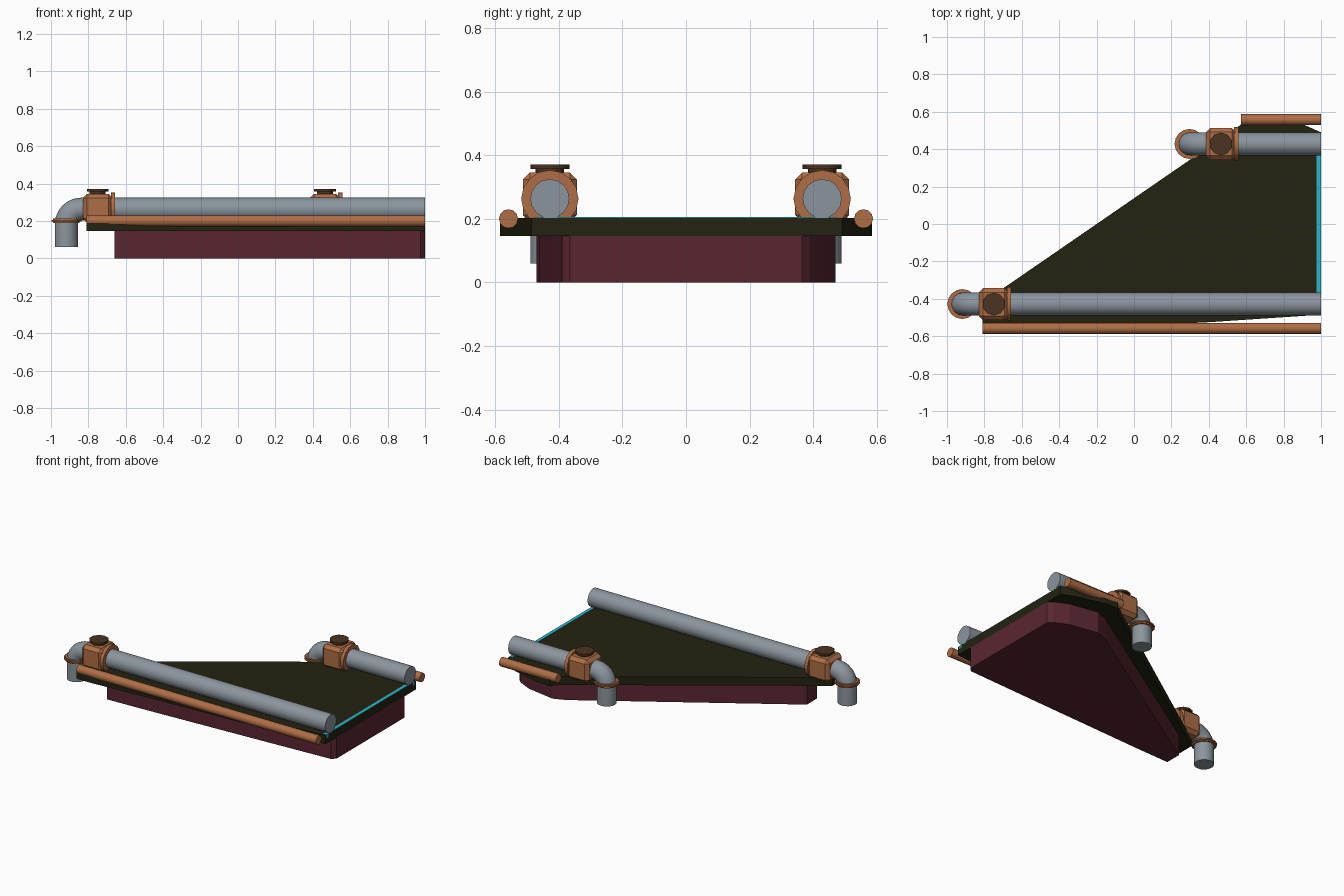
import bpy, bmesh, math
from mathutils import Vector, Matrix

cube = bpy.data.objects.get("Cube")
if cube:
    bpy.data.objects.remove(cube, do_unlink=True)


def material(name, rgb):
    m = bpy.data.materials.new(name)
    m.use_nodes = True
    m.diffuse_color = (*rgb, 1)
    m.node_tree.nodes["Principled BSDF"].inputs["Base Color"].default_value = (*rgb, 1)
    return m


steel = material("grey_steel", (0.26, 0.30, 0.34))
copper = material("copper", (0.43, 0.155, 0.06))
bronze = material("dark_bronze", (0.07, 0.033, 0.016))
olive = material("dark_olive", (0.017, 0.016, 0.006))
plum = material("plum", (0.10, 0.019, 0.03))
cyan = material("cyan", (0.025, 0.47, 0.60))


def finish(name, bm, mat, smooth=False):
    bmesh.ops.recalc_face_normals(bm, faces=bm.faces)
    mesh = bpy.data.meshes.new(name)
    bm.to_mesh(mesh)
    bm.free()
    mesh.materials.append(mat)
    if smooth:
        mesh.shade_smooth()
        mesh.set_sharp_from_angle(angle=math.radians(40))
    ob = bpy.data.objects.new(name, mesh)
    bpy.context.collection.objects.link(ob)
    return ob


def slab(name, outline, z0, z1, mat):
    bm = bmesh.new()
    face = bm.faces.new([bm.verts.new((x, y, z0)) for x, y in outline])
    top = bmesh.ops.extrude_face_region(bm, geom=[face])["geom"]
    verts = [v for v in top if isinstance(v, bmesh.types.BMVert)]
    bmesh.ops.translate(bm, verts=verts, vec=(0, 0, z1 - z0))
    return finish(name, bm, mat)


def box(name, lo, hi, mat, bevel=0):
    lo, hi = Vector(lo), Vector(hi)
    bm = bmesh.new()
    bmesh.ops.create_cube(bm, size=1, matrix=Matrix.Translation((lo + hi) / 2)
                          @ Matrix.Diagonal((*(hi - lo), 1)))
    if bevel:
        bmesh.ops.bevel(bm, geom=bm.edges[:], offset=bevel, segments=1, affect='EDGES')
    return finish(name, bm, mat)


def rod(name, a, b, radius, mat, sides=16, bevel=0):
    a, b = Vector(a), Vector(b)
    turn = (b - a).to_track_quat('Z', 'Y').to_matrix().to_4x4()
    bm = bmesh.new()
    bmesh.ops.create_cone(bm, cap_ends=True, segments=sides, radius1=radius, radius2=radius,
                          depth=(b - a).length, matrix=Matrix.Translation((a + b) / 2) @ turn)
    if bevel:
        rims = [e for e in bm.edges if any(len(f.verts) > 4 for f in e.link_faces)]
        bmesh.ops.bevel(bm, geom=rims, offset=bevel, segments=2, affect='EDGES')
    return finish(name, bm, mat, True)


def sweep(name, path, y, radius, mat, sides=16):
    """Tube along (x, z, angle) stations, all at one y."""
    bm = bmesh.new()
    rings = []
    for x, z, angle in path:
        ring = []
        for i in range(sides):
            t = math.tau * i / sides
            r = radius * math.cos(t)
            ring.append(bm.verts.new((x - r * math.sin(angle), y + radius * math.sin(t),
                                      z + r * math.cos(angle))))
        rings.append(ring)
    for p, q in zip(rings, rings[1:]):
        for i in range(sides):
            j = (i + 1) % sides
            bm.faces.new((p[i], p[j], q[j], q[i]))
    bm.faces.new(rings[0])
    bm.faces.new(rings[-1])
    return finish(name, bm, mat, True)


# Lower hull and overhanging deck
slab("hull", [(1, -.365), (.975, -.39), (.4, -.42), (-.4, -.46), (-.66, -.47), (-.66, -.36),
              (.6, .44), (.68, .47), (.88, .435), (.975, .39), (1, .365)], 0, .145, plum)
slab("deck", [(1, -.485), (.4, -.525), (-.3, -.56), (-.7, -.585), (-.81, -.585), (-.81, -.42),
              (.57, .53), (.62, .585), (.72, .58), (.91, .53), (1, .49)], .145, .202, olive)

# Glowing strip along the straight edge, with end blocks
box("glow_strip", (.976, -.45, .182), (.999, .45, .205), cyan)
for side in (-1, 1):
    box("glow_end", (.974, side * .463 - .0125, .18), (1.0, side * .463 + .0125, .205), cyan)

PIPE_Z, PIPE_R, BEND = .263, .0615, .08

# The same pipe run on each side, starting at a different x
for label, side, valve_x in (("front", -1, -.75), ("back", 1, .465)):
    y = side * .428
    drop_x = valve_x - .168

    rod(label + "_pipe", (valve_x, y, PIPE_Z), (1, y, PIPE_Z), PIPE_R, steel)
    rod(label + "_rail", (valve_x - .06 if side < 0 else .572, side * .558, .2),
        (1, side * .558, .2), .03, copper, 12)

    # Elbow bending down past the deck edge
    path = [(valve_x, PIPE_Z, 0)]
    for k in range(7):
        a = math.pi / 2 * k / 6
        path.append((drop_x + BEND - BEND * math.sin(a), PIPE_Z - BEND + BEND * math.cos(a), a))
    path.append((drop_x, .06, math.pi / 2))
    sweep(label + "_elbow", path, y, PIPE_R, steel)
    rod(label + "_elbow_collar", (drop_x, y, .188), (drop_x, y, .212), .08, copper, 16, .008)

    # Valve block with round flange and top cap
    box(label + "_valve", (valve_x - .08, y - .085, .19), (valve_x + .08, y + .085, .345),
        copper, .022)
    rod(label + "_valve_flange", (valve_x + .07, y, PIPE_Z), (valve_x + .093, y, PIPE_Z),
        .09, copper, 16)
    rod(label + "_cap_neck", (valve_x, y, .34), (valve_x, y, .36), .045, bronze, 10)
    rod(label + "_cap", (valve_x, y, .357), (valve_x, y, .371), .061, bronze, 10)
